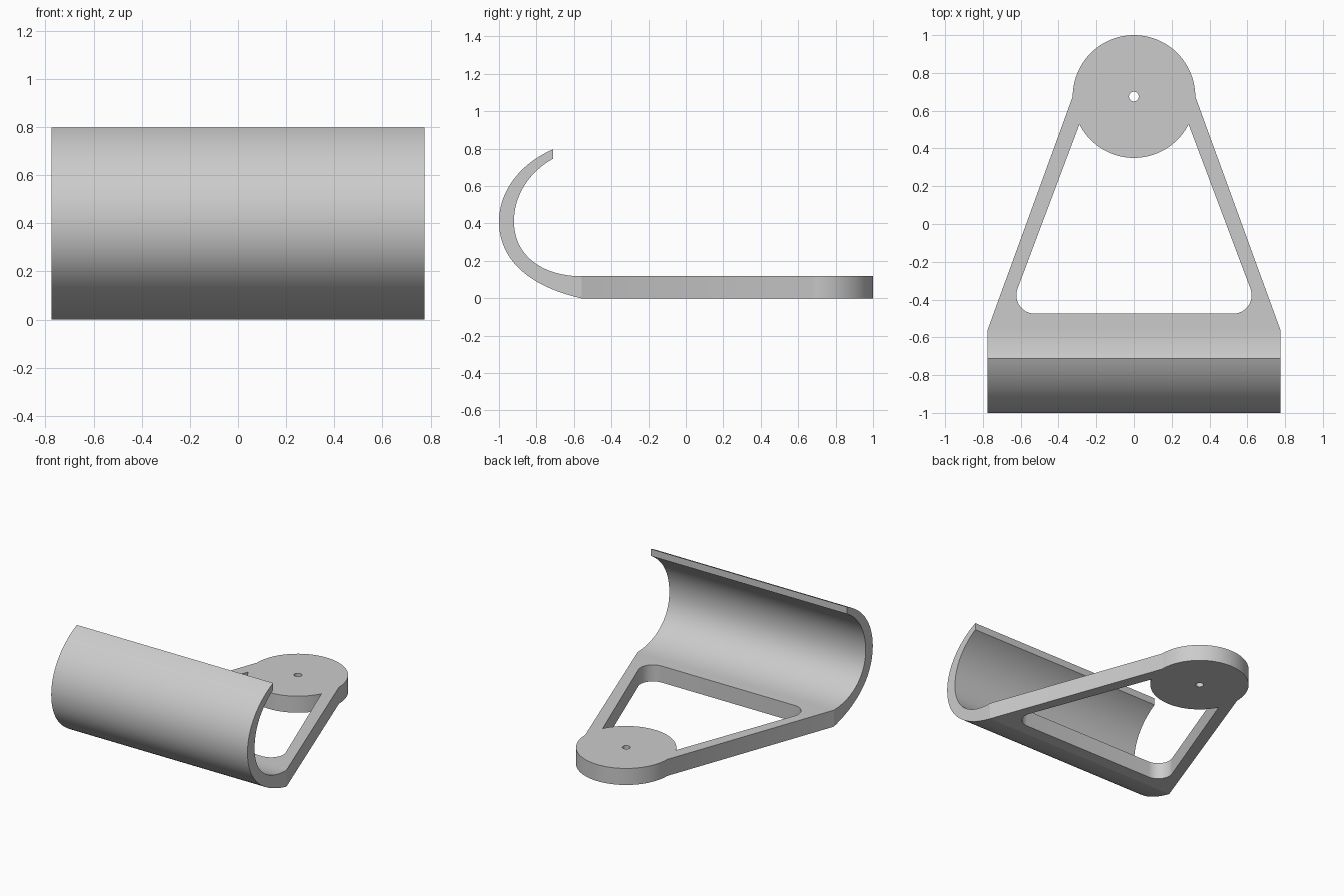
import bpy, bmesh
from math import cos, sin, radians
from mathutils import Vector
from mathutils.geometry import interpolate_bezier

if "Cube" in bpy.data.objects:
    bpy.data.objects.remove(bpy.data.objects["Cube"])

THICK = 0.118      # plate thickness
HALF_W = 0.775     # half width of the hook
JOIN_Y = -0.56     # where hook meets frame
HUB_Y, HUB_R = 0.675, 0.325

grey = bpy.data.materials.new("plain grey")
grey.use_nodes = True
grey.diffuse_color = (0.6, 0.6, 0.6, 1)
grey.node_tree.nodes["Principled BSDF"].inputs["Base Color"].default_value = (0.6, 0.6, 0.6, 1)


def arc(cx, cy, r, start, end, steps):
    angles = [radians(start + (end - start) * i / steps) for i in range(steps + 1)]
    return [(cx + r * cos(a), cy + r * sin(a)) for a in angles]


def bezier(*pts):
    return [tuple(p) for p in interpolate_bezier(*[Vector(p) for p in pts], 25)]


def extrude_loops(name, loops, to_3d, offset):
    """Fill an outline with holes and extrude it into a solid."""
    bm = bmesh.new()
    edges = []
    for loop in loops:
        vs = [bm.verts.new(to_3d(*p)) for p in loop]
        edges += [bm.edges.new((a, b)) for a, b in zip(vs, vs[1:] + vs[:1])]
    bmesh.ops.triangle_fill(bm, edges=edges, use_beauty=True)
    ext = bmesh.ops.extrude_face_region(bm, geom=bm.faces[:], use_keep_orig=True)
    moved = [g for g in ext["geom"] if isinstance(g, bmesh.types.BMVert)]
    bmesh.ops.translate(bm, verts=moved, vec=offset)
    bmesh.ops.recalc_face_normals(bm, faces=bm.faces[:])
    bmesh.ops.dissolve_limit(bm, angle_limit=0.002, verts=[], edges=bm.edges[:])
    mesh = bpy.data.meshes.new(name)
    bm.to_mesh(mesh)
    bm.free()
    mesh.materials.append(grey)
    obj = bpy.data.objects.new(name, mesh)
    bpy.context.collection.objects.link(obj)
    bpy.ops.object.select_all(action="DESELECT")
    obj.select_set(True)
    bpy.context.view_layer.objects.active = obj
    bpy.ops.object.shade_smooth_by_angle(angle=radians(20))
    return obj


# Flat frame: straight arms running into a round hub
outline = [(-HALF_W, JOIN_Y), (HALF_W, JOIN_Y)] + arc(0, HUB_Y, HUB_R, 0, 180, 48)

# Opening: rounded lower corners, closed at the top by the hub rim
corner = arc(0.525, -0.377, 0.098, -90, 20, 12)
opening = (corner + arc(0, HUB_Y, HUB_R, -27, -153, 36)
           + [(-x, y) for x, y in reversed(corner)])

# Small screw hole in the hub centre
screw_hole = arc(0, HUB_Y, 0.026, 0, 345, 23)

extrude_loops("frame_plate", [outline, opening, screw_hole],
              lambda x, y: (x, y, 0), (0, 0, THICK))

# Curved hook: outer curve from tip to base, inner curve back to the tip
outer = (bezier((-0.71, 0.797), (-0.89, 0.72), (-1, 0.57), (-1, 0.41))
         + bezier((-1, 0.41), (-1, 0.2), (-0.83, 0.06), (JOIN_Y, 0))[1:])
inner = (bezier((JOIN_Y, THICK), (-0.77, THICK), (-0.92, 0.23), (-0.92, 0.41))
         + bezier((-0.92, 0.41), (-0.92, 0.56), (-0.83, 0.68), (-0.71, 0.747))[1:])
extrude_loops("curved_hook", [outer + inner],
              lambda y, z: (-HALF_W, y, z), (2 * HALF_W, 0, 0))
